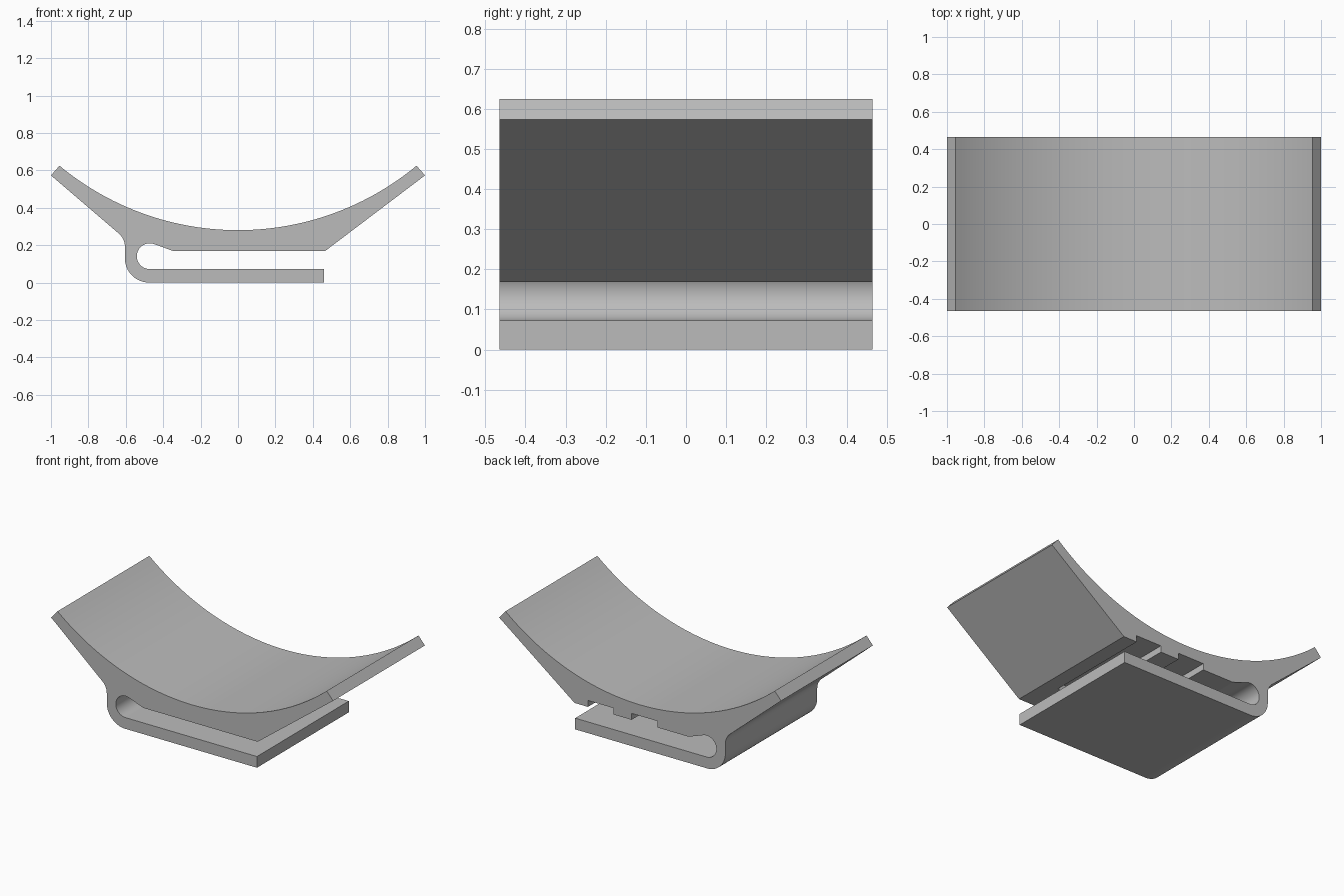
import bpy
import bmesh
from math import sin, cos, radians, asin
from mathutils import Vector

cube = bpy.data.objects.get("Cube")
if cube:
    bpy.data.objects.remove(cube, do_unlink=True)

HALF = 0.465            # half of the width along y

grey = bpy.data.materials.new("light grey plastic")
grey.use_nodes = True
colour = (0.5, 0.5, 0.5, 1)
grey.diffuse_color = colour
grey.node_tree.nodes["Principled BSDF"].inputs["Base Color"].default_value = colour


def arc(cx, cz, r, start, end, steps):
    """Points on an arc in the xz plane, angles in degrees."""
    angles = [radians(start + (end - start) * i / steps) for i in range(steps + 1)]
    return [(cx + r * cos(a), cz + r * sin(a)) for a in angles]


def extrude_profile(name, points, y0, y1):
    """Closed xz profile swept from y0 to y1."""
    bm = bmesh.new()
    face = bm.faces.new([bm.verts.new((x, y0, z)) for x, z in points])
    swept = bmesh.ops.extrude_face_region(bm, geom=[face])["geom"]
    verts = [v for v in swept if isinstance(v, bmesh.types.BMVert)]
    bmesh.ops.translate(bm, verts=verts, vec=Vector((0, y1 - y0, 0)))
    bmesh.ops.recalc_face_normals(bm, faces=bm.faces)
    mesh = bpy.data.meshes.new(name)
    bm.to_mesh(mesh)
    bm.free()
    obj = bpy.data.objects.new(name, mesh)
    bpy.context.collection.objects.link(obj)
    mesh.materials.append(grey)
    return obj


# Cradle and clip in one profile
radius = 1.494
sweep = 90 - 50.3
profile = arc(0, 0.28 + radius, radius, -90 + sweep, -90 - sweep, 48)    # hollow top
profile += [(-1, 0.573)]                                                # left tip
profile += arc(-0.695, 0.193, 0.09, 50, 0, 8)                           # rounded shoulder
profile += arc(-0.475, 0.13, 0.13, 180, 270, 16)                        # outer bend
profile += [(0.46, 0), (0.46, 0.072)]                                   # lower plate end
profile += arc(-0.472, 0.141, 0.069, 270, 70, 24)                       # inner bend
profile += [(-0.345, 0.168), (0.465, 0.168), (1, 0.573)]                # underside
holder = extrude_profile("cradle_clip", profile, -HALF, HALF)

# Two slots in the underside, open at the back
for left, right in ((0.19, 0.37), (-0.125, 0.06)):
    box = [(left, 0.12), (right, 0.12), (right, 0.209), (left, 0.209)]
    cutter = extrude_profile("slot_cutter", box, -0.235, HALF + 0.1)
    cutter.hide_render = True
    mod = holder.modifiers.new("slot", "BOOLEAN")
    mod.operation = "DIFFERENCE"
    mod.solver = "EXACT"
    mod.object = cutter
    bpy.ops.object.select_all(action="DESELECT")
    holder.select_set(True)
    bpy.context.view_layer.objects.active = holder
    bpy.ops.object.modifier_apply(modifier=mod.name)
    bpy.data.objects.remove(cutter, do_unlink=True)

bpy.ops.object.shade_smooth_by_angle(angle=radians(20))
